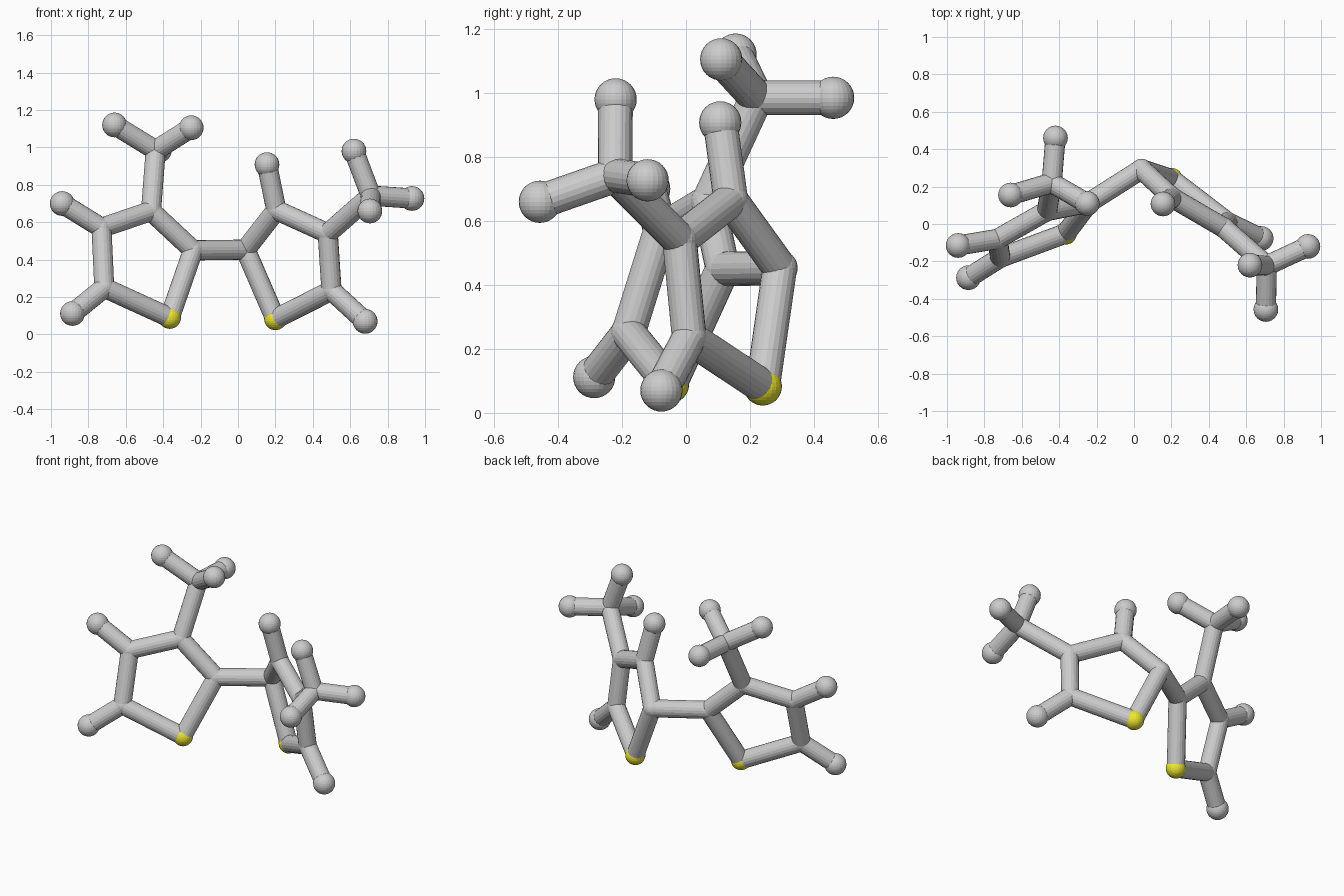
import bpy
from mathutils import Vector

if "Cube" in bpy.data.objects:
    bpy.data.objects.remove(bpy.data.objects["Cube"])

BOND_R = 0.054
RADII = {"carbon": 0.056, "hydrogen": 0.066, "sulfur": 0.06}

yellow = bpy.data.materials.new("sulfur_yellow")
yellow.diffuse_color = (0.85, 0.8, 0.03, 1)
yellow.use_nodes = True
yellow.node_tree.nodes["Principled BSDF"].inputs["Base Color"].default_value = yellow.diffuse_color


def ball(kind, name, pos):
    bpy.ops.mesh.primitive_uv_sphere_add(segments=24, ring_count=16,
                                         radius=RADII[kind], location=pos)
    ob = bpy.context.object
    ob.name = f"{kind}_{name}"
    if kind == "sulfur":
        ob.data.materials.append(yellow)


def bond(a, b):
    a, b = Vector(a), Vector(b)
    d = b - a
    bpy.ops.mesh.primitive_cylinder_add(vertices=20, radius=BOND_R, depth=d.length,
                                        location=(a + b) / 2)
    ob = bpy.context.object
    ob.name = "bond"
    ob.rotation_mode = 'QUATERNION'
    ob.rotation_quaternion = d.to_track_quat('Z', 'Y')


# Each half: five-membered ring (sulfur first), methyl carbon, and its attached hydrogens
left = {
    "ring": [(-.365, -.05, .09), (-.24, .115, .45), (-.465, .07, .66),
             (-.73, -.08, .57), (-.715, -.18, .25)],
    "methyl": (2, (-.44, .22, .985)),
    "methyl_h": [(-.66, .155, 1.12), (-.25, .11, 1.105), (-.42, .46, .985)],
    "ring_h": {3: (-.94, -.115, .70), 4: (-.885, -.287, .112)},
}
right = {
    "ring": [(.20, .24, .083), (.04, .293, .453), (.205, .14, .665),
             (.48, -.02, .54), (.50, .01, .235)],
    "methyl": (3, (.71, -.222, .742)),
    "methyl_h": [(.62, -.22, .98), (.93, -.12, .727), (.705, -.457, .66)],
    "ring_h": {2: (.155, .107, .908), 4: (.68, -.077, .07)},
}

for side, half in (("left", left), ("right", right)):
    ring = half["ring"]
    # Ring atoms and bonds
    for i, p in enumerate(ring):
        ball("carbon" if i else "sulfur", f"{side}_ring", p)
        bond(p, ring[(i + 1) % 5])
    # Methyl group
    at, centre = half["methyl"]
    ball("carbon", f"{side}_methyl", centre)
    bond(ring[at], centre)
    for h in half["methyl_h"]:
        ball("hydrogen", f"{side}_methyl", h)
        bond(centre, h)
    # Ring hydrogens
    for i, h in half["ring_h"].items():
        ball("hydrogen", f"{side}_ring", h)
        bond(ring[i], h)

# Bond joining the two rings
bond(left["ring"][1], right["ring"][1])
